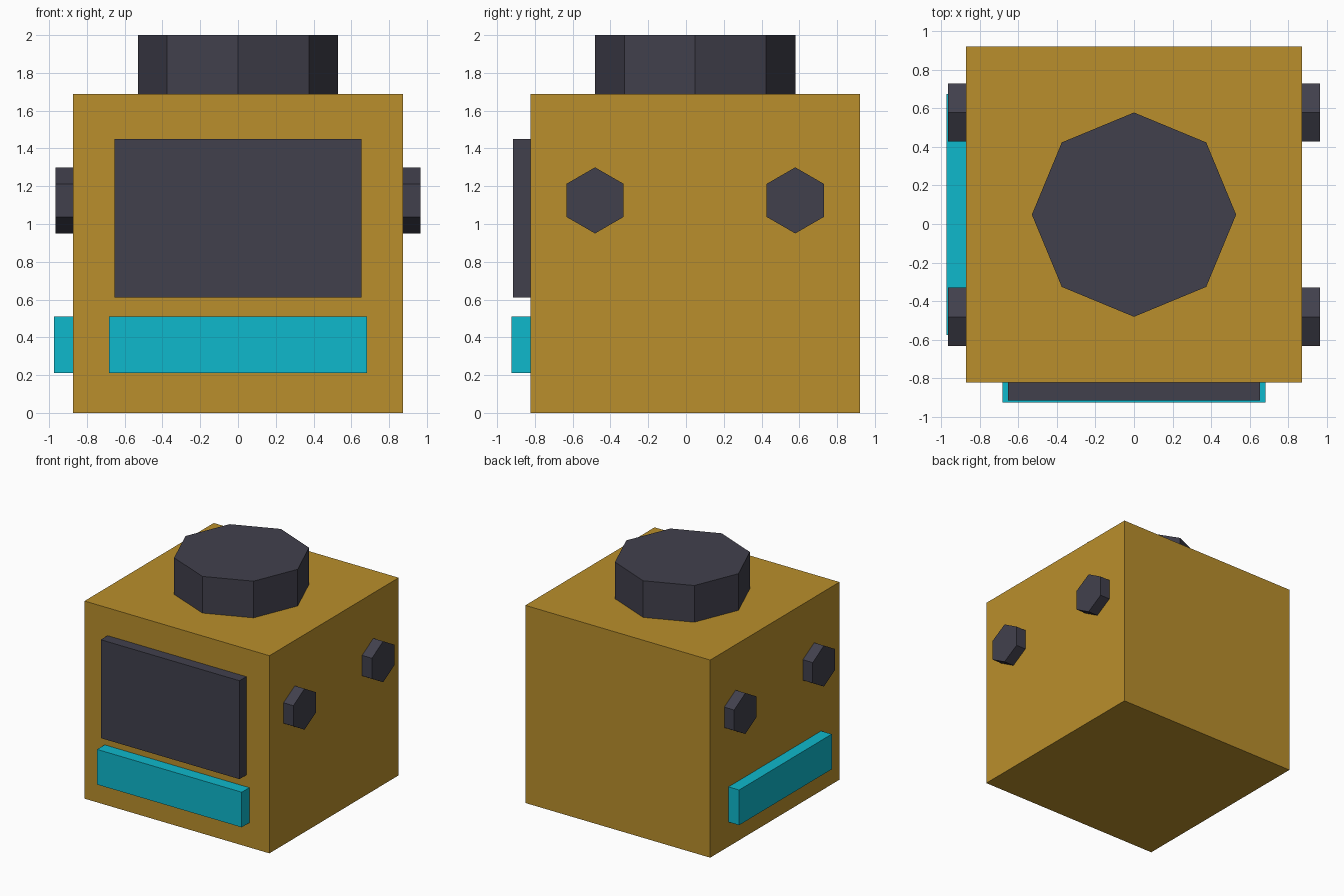
import bpy
from math import pi

default = bpy.data.objects.get("Cube")
if default:
    bpy.data.objects.remove(default, do_unlink=True)


def material(name, rgb):
    mat = bpy.data.materials.new(name)
    mat.use_nodes = True
    colour = (*rgb, 1)
    mat.diffuse_color = colour
    mat.node_tree.nodes["Principled BSDF"].inputs["Base Color"].default_value = colour
    return mat


gold = material("gold", (0.49, 0.275, 0.025))
charcoal = material("charcoal", (0.053, 0.051, 0.073))
cyan = material("cyan", (0.0045, 0.48, 0.605))


def finish(name, mat):
    obj = bpy.context.object
    obj.name = obj.data.name = name
    obj.data.materials.append(mat)
    return obj


def box(name, mat, low, high):
    """Box spanning two opposite corners."""
    centre = [(a + b) / 2 for a, b in zip(low, high)]
    bpy.ops.mesh.primitive_cube_add(size=1, location=centre)
    obj = finish(name, mat)
    obj.scale = [b - a for a, b in zip(low, high)]
    bpy.ops.object.transform_apply(location=False, rotation=False, scale=True)
    return obj


def prism(name, mat, sides, radius, depth, centre, rotation=(0, 0, 0)):
    bpy.ops.mesh.primitive_cylinder_add(vertices=sides, radius=radius, depth=depth,
                                        location=centre, rotation=rotation)
    return finish(name, mat)


# Head block
SIDE, FRONT, BACK, TOP = 0.873, -0.823, 0.92, 1.687
MID = (FRONT + BACK) / 2
box("head", gold, (-SIDE, FRONT, 0), (SIDE, BACK, TOP))

# Octagonal cap, with corners on the axes
prism("cap", charcoal, 8, 0.53, 2 - TOP, (0, MID, (2 + TOP) / 2))

# Raised face panel and the bar below it
box("face_panel", charcoal, (-0.655, -0.915, 0.61), (0.655, FRONT, 1.45))
box("front_bar", cyan, (-0.683, -0.925, 0.21), (0.683, FRONT, 0.51))

# Bar on the right side only
box("side_bar", cyan, (-0.973, MID - 0.625, 0.21), (-SIDE, MID + 0.625, 0.51))

# Hexagonal bolts on both sides, with corners pointing up and down
for side, sign in (("left", 1), ("right", -1)):
    for end, y in (("front", MID - 0.53), ("back", MID + 0.53)):
        prism(f"{side}_{end}_bolt", charcoal, 6, 0.175, 0.093,
              (sign * (SIDE + 0.0465), y, 1.125), (pi / 2, 0, pi / 2))
